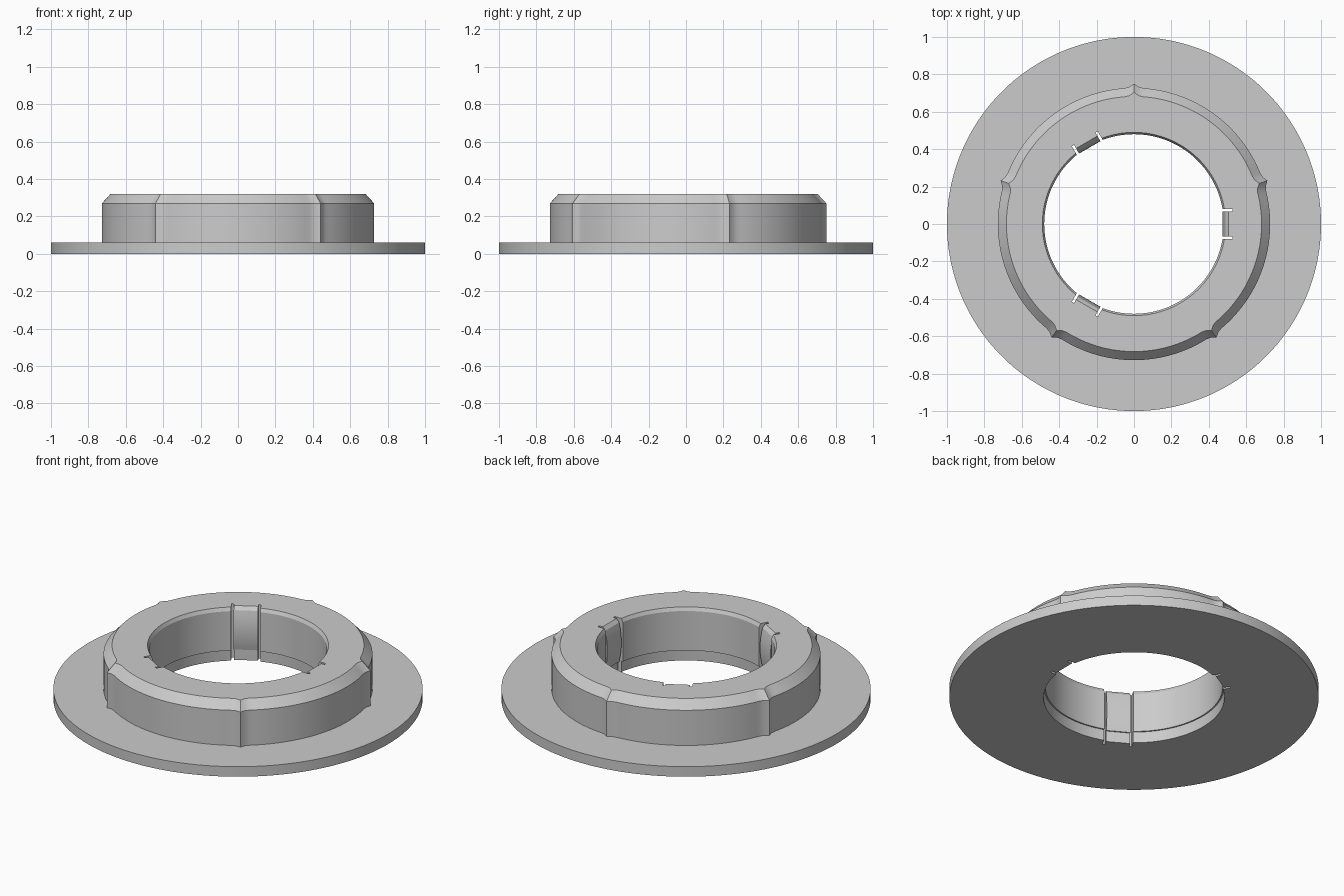
import bpy, bmesh
from math import sin, cos, radians
from mathutils import Matrix

cube = bpy.data.objects.get("Cube")
if cube:
    bpy.data.objects.remove(cube, do_unlink=True)

grey = bpy.data.materials.new("light grey")
grey.use_nodes = True
colour = (0.6, 0.6, 0.6, 1)
grey.diffuse_color = colour
grey.node_tree.nodes["Principled BSDF"].inputs["Base Color"].default_value = colour


def make_object(name, bm):
    bmesh.ops.recalc_face_normals(bm, faces=bm.faces)
    mesh = bpy.data.meshes.new(name)
    bm.to_mesh(mesh)
    bm.free()
    mesh.materials.append(grey)
    obj = bpy.data.objects.new(name, mesh)
    bpy.context.collection.objects.link(obj)
    return obj


def smooth(obj):
    bpy.ops.object.select_all(action="DESELECT")
    obj.select_set(True)
    bpy.context.view_layer.objects.active = obj
    bpy.ops.object.shade_smooth_by_angle(angle=radians(22))


# Flanged collar: one closed section swept round, swelling at five ridges
RIDGE = {0: 0.75, 2: 0.733}


def section(deg):
    offset = abs((deg - 18 + 36) % 72 - 36)
    hub = RIDGE.get(offset, 0.728)
    return [(0.49, 0), (1, 0), (1, 0.06), (hub, 0.06), (hub, 0.27),
            (hub - 0.046, 0.32), (0.49, 0.32), (0.48, 0.3),
            (0.48, 0.065), (0.488, 0.065)]


bm = bmesh.new()
rings = []
for deg in range(0, 360, 2):
    a = radians(deg)
    rings.append([bm.verts.new((r * cos(a), r * sin(a), z)) for r, z in section(deg)])
for i, ring in enumerate(rings):
    nxt = rings[(i + 1) % len(rings)]
    for j in range(len(ring)):
        k = (j + 1) % len(ring)
        bm.faces.new((ring[j], nxt[j], nxt[k], ring[k]))
collar = make_object("flanged_collar", bm)

# Pockets cut in the bore for the three spring tabs
bm = bmesh.new()
for deg in (0, 120, 240):
    box = Matrix.Translation((0.463, 0, 0.16)) @ Matrix.Diagonal((0.126, 0.16, 0.6, 1))
    bmesh.ops.create_cube(bm, size=1, matrix=Matrix.Rotation(radians(deg), 4, "Z") @ box)
cutter = make_object("pocket_cutter", bm)
cutter.hide_render = True
cut = collar.modifiers.new("pockets", "BOOLEAN")
cut.operation = "DIFFERENCE"
cut.solver = "EXACT"
cut.object = cutter
bpy.context.view_layer.objects.active = collar
collar.select_set(True)
bpy.ops.object.modifier_apply(modifier=cut.name)
bpy.data.objects.remove(cutter, do_unlink=True)
smooth(collar)

# Bowed spring tabs, leaving a narrow slot on each side
bow = [(0.488 - 0.015 * (1 - (2 * i / 10 - 1) ** 2), 0.065 + 0.0235 * i) for i in range(11)]
profile = [(0.526, 0), (0.495, 0), (0.495, 0.065)] + bow + [(0.505, 0.32), (0.526, 0.32)]
for n, deg in enumerate((0, 120, 240)):
    bm = bmesh.new()
    face = bm.faces.new([bm.verts.new((x, -0.066, z)) for x, z in profile])
    side = bmesh.ops.extrude_face_region(bm, geom=[face])["geom"]
    bmesh.ops.translate(bm, vec=(0, 0.132, 0),
                        verts=[v for v in side if isinstance(v, bmesh.types.BMVert)])
    bm.transform(Matrix.Rotation(radians(deg), 4, "Z"))
    smooth(make_object(f"spring_tab_{n + 1}", bm))
